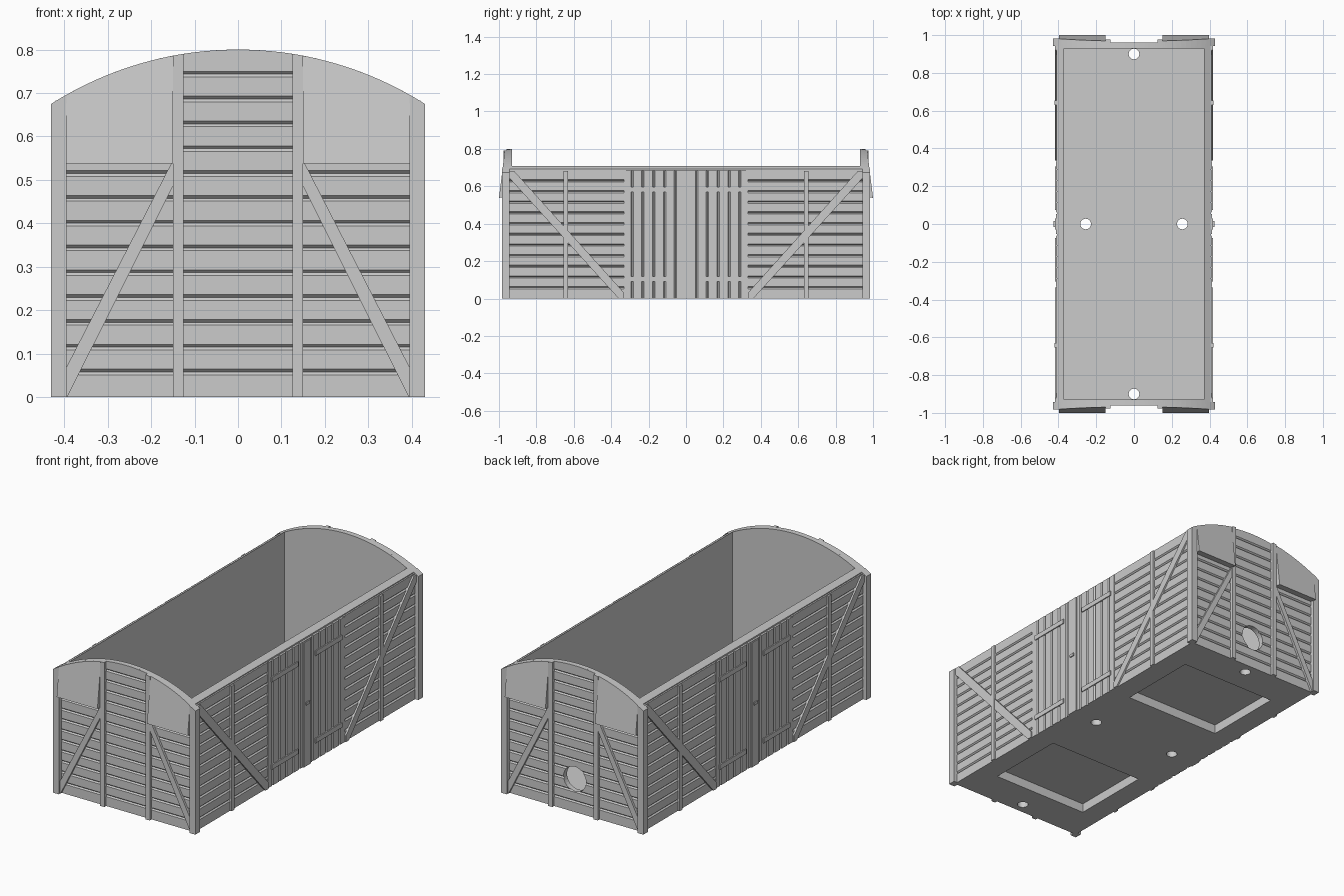
import bpy, bmesh, math

cube = bpy.data.objects.get("Cube")
if cube:
    bpy.data.objects.remove(cube)

grey = bpy.data.materials.new("plain grey")
grey.use_nodes = True
COLOUR = (0.6, 0.6, 0.6, 1)
grey.diffuse_color = COLOUR
grey.node_tree.nodes["Principled BSDF"].inputs["Base Color"].default_value = COLOUR

RADIUS, TOP = 0.802, 0.8
FIRST, PITCH = 0.058, 0.0571


def arc(x):
    """Height of the curved roof line at x."""
    return TOP - RADIUS + math.sqrt(RADIUS ** 2 - x ** 2)


def prism(name, pts, axis, a, b):
    """Extrude a closed outline along an axis from a to b."""
    place = {"x": lambda p, q, t: (t, p, q),
             "y": lambda p, q, t: (p, t, q),
             "z": lambda p, q, t: (p, q, t)}[axis]
    bm = bmesh.new()
    low = [bm.verts.new(place(p, q, a)) for p, q in pts]
    high = [bm.verts.new(place(p, q, b)) for p, q in pts]
    bm.faces.new(low)
    bm.faces.new(high)
    for i in range(len(pts)):
        j = (i + 1) % len(pts)
        bm.faces.new((low[i], low[j], high[j], high[i]))
    bmesh.ops.recalc_face_normals(bm, faces=bm.faces)
    mesh = bpy.data.meshes.new(name)
    bm.to_mesh(mesh)
    bm.free()
    mesh.materials.append(grey)
    obj = bpy.data.objects.new(name, mesh)
    bpy.context.scene.collection.objects.link(obj)
    return obj


def box(name, x, y, z):
    return prism(name, [(x[0], y[0]), (x[1], y[0]), (x[1], y[1]), (x[0], y[1])], "z", *z)


def disc(name, u, v, r, axis, a, b):
    turn = [math.tau * i / 32 for i in range(32)]
    return prism(name, [(u + r * math.cos(t), v + r * math.sin(t)) for t in turn], axis, a, b)


def under_arc(x0, x1, z0=0.0, n=32):
    """Outline from z0 up to the roof line."""
    xs = [x0 + (x1 - x0) * i / n for i in range(n + 1)]
    return [(x1, z0), (x0, z0)] + [(x, arc(x)) for x in xs]


def boolean(obj, cutter, operation="DIFFERENCE"):
    mod = obj.modifiers.new(cutter.name, "BOOLEAN")
    mod.operation = operation
    mod.solver = "EXACT"
    mod.object = cutter
    cutter.hide_render = True
    cutter.hide_viewport = True
    cutter.display_type = "WIRE"


def boards(back, face, start, end, grooves, depth=0.007, half=0.0065):
    """Outline (depth, length) of boarding with V grooves."""
    inward = math.copysign(depth, face)
    pts = [(back, start), (face, start)]
    for g in grooves:
        pts += [(face, g - half), (face - inward, g), (face, g + half)]
    return pts + [(face, end), (back, end)]


# hollow body with floor
body = prism("body_shell", under_arc(-0.402, 0.402), "y", -0.952, 0.952)
boolean(body, box("interior_cutter", (-0.37, 0.37), (-0.93, 0.93), (0.07, 1)))
for s in (-1, 1):
    boolean(body, disc("end_floor_hole_cutter", 0, 0.9 * s, 0.028, "z", -0.1, 0.2))
    boolean(body, disc("side_floor_hole_cutter", 0.256 * s, 0, 0.028, "z", -0.1, 0.2))
    boolean(body, box("floor_pit_cutter", (-0.29, 0.29), sorted((0.31 * s, 0.76 * s)), (-0.1, 0.05)))
end_hole = disc("end_hole_cutter", 0, 0.18, 0.068, "y", 0.8, 1.1)
boolean(body, end_hole)
roof_clip = prism("roof_clip", under_arc(-0.44, 0.44, -0.1), "y", -1.1, 1.1)

# both ends
for s, end in ((-1, "front"), (1, "back")):
    grooves = [FIRST + PITCH * i for i in range(13)]
    planks = prism(end + "_planks", boards(0.94 * s, 0.96 * s, 0, 0.82, grooves), "x", -0.4, 0.4)
    boolean(planks, roof_clip, "INTERSECT")
    if s > 0:
        boolean(planks, end_hole)
    for m, side in ((-1, "right"), (1, "left")):
        tag = f"{end}_{side}_"
        prism(tag + "corner_post", under_arc(*sorted((0.395 * m, 0.43 * m)), n=4), "y", 0.943 * s, 0.983 * s)
        prism(tag + "end_post", under_arc(*sorted((0.125 * m, 0.15 * m)), n=4), "y", 0.945 * s, 0.976 * s)
        brace = [(0.397, 0), (0.397, 0.065), (0.15, 0.545), (0.15, 0.485), (0.393, 0)]
        prism(tag + "end_brace", [(x * m, z) for x, z in brace], "y", 0.945 * s, 0.972 * s)
        hood = [(0.945, 0.545), (1.0, 0.538), (0.9665, 0.81), (0.945, 0.81)]
        panel = prism(tag + "hood", [(y * s, z) for y, z in hood], "x", 0.15 * m, 0.396 * m)
        boolean(panel, roof_clip, "INTERSECT")

# both long sides
for m, side in ((-1, "right"), (1, "left")):
    for s, end in ((-1, "front"), (1, "back")):
        tag = f"{side}_{end}_"
        grooves = [FIRST + PITCH * i for i in range(11)]
        prism(tag + "side_planks", boards(0.39 * m, 0.41 * m, 0, 0.687, grooves), "y", 0.32 * s, 0.95 * s)
        box(tag + "side_post", sorted((0.39 * m, 0.42 * m)), sorted((0.63 * s, 0.655 * s)), (0, 0.683))
        brace = [(0.945, 0.683), (0.92, 0.683), (0.335, 0.035), (0.335, 0), (0.36, 0), (0.945, 0.645)]
        prism(tag + "side_brace", [(y * s, z) for y, z in brace], "x", 0.395 * m, 0.419 * m)
        # door leaf with ledges
        grooves = [0.057 + 0.0577 * i for i in range(5)]
        leaf = boards(0.39 * m, 0.413 * m, 0, 0.332, grooves)
        prism(tag + "door", [(x, y * s) for x, y in leaf], "z", 0, 0.684)
        for z in (0.092, 0.57):
            box(tag + "door_ledge", sorted((0.395 * m, 0.418 * m)), sorted((0.075 * s, 0.305 * s)), (z, z + 0.026))
    box(side + "_door_strip", sorted((0.39 * m, 0.419 * m)), (-0.03, 0.03), (0, 0.68))
    box(side + "_door_handle", sorted((0.4 * m, 0.425 * m)), (-0.015, 0.015), (0.335, 0.35))
